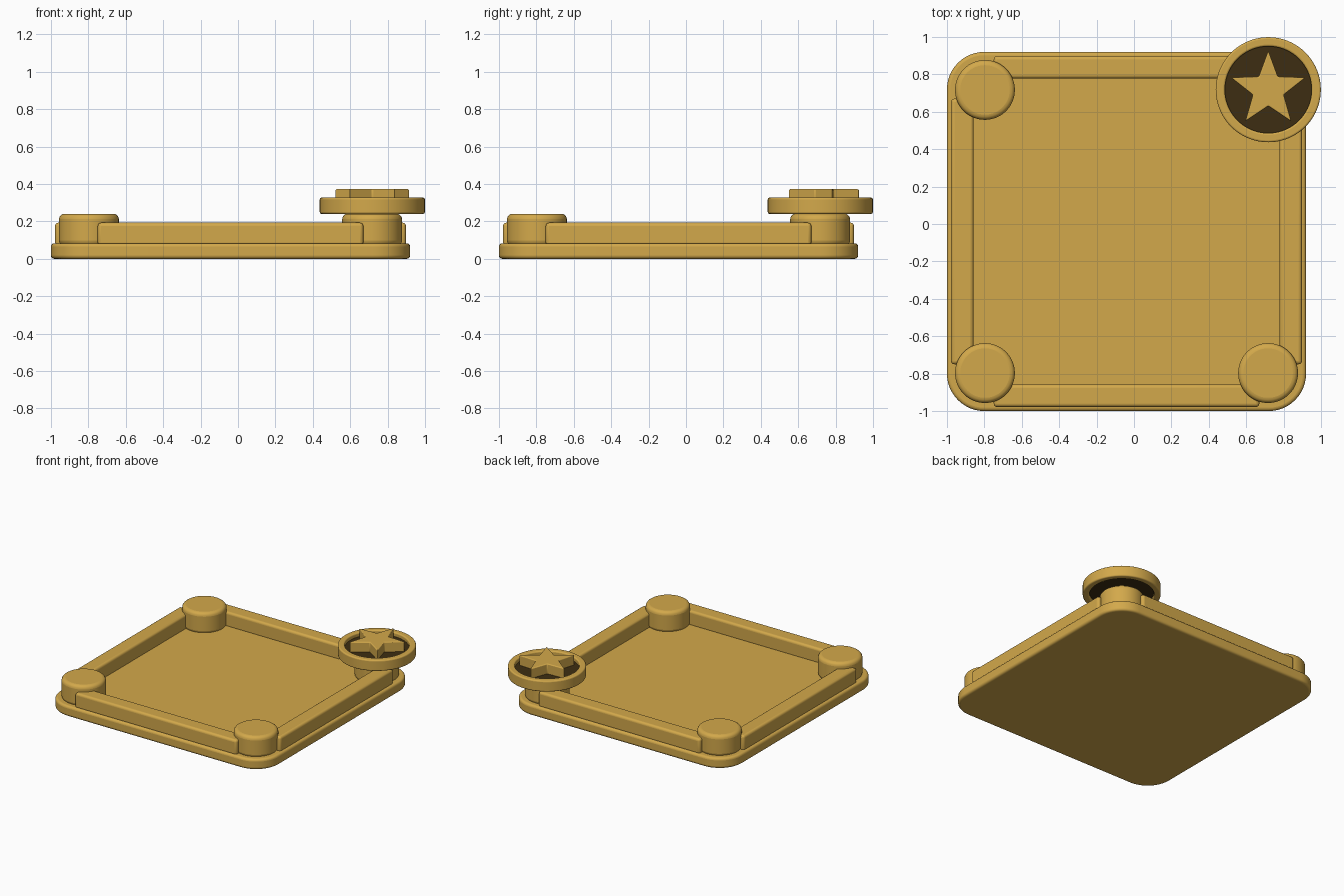
import bpy, bmesh
from math import sin, cos, pi

if "Cube" in bpy.data.objects:
    bpy.data.objects.remove(bpy.data.objects["Cube"])

C = -0.04          # centre of the tray in x and y
POST = 0.757       # post offset from the tray centre


def material(name, rgb):
    m = bpy.data.materials.new(name)
    m.diffuse_color = (*rgb, 1)
    m.use_nodes = True
    m.node_tree.nodes["Principled BSDF"].inputs["Base Color"].default_value = m.diffuse_color
    return m


gold = material("gold", (0.65, 0.395, 0.07))
dark = material("dark_brown", (0.047, 0.027, 0.006))


def finish(bm, name, mat, bevel):
    bmesh.ops.recalc_face_normals(bm, faces=bm.faces)
    me = bpy.data.meshes.new(name)
    bm.to_mesh(me)
    bm.free()
    me.materials.append(mat)
    ob = bpy.data.objects.new(name, me)
    bpy.context.collection.objects.link(ob)
    bpy.context.view_layer.objects.active = ob
    ob.select_set(True)
    bpy.ops.object.shade_smooth_by_angle(angle=0.6)
    ob.select_set(False)
    if bevel:
        b = ob.modifiers.new("rounded_edges", 'BEVEL')
        b.width = bevel
        b.segments = 4
        b.limit_method = 'ANGLE'
        b.angle_limit = 0.6
    return ob


def prism(name, outline, z0, z1, mat=gold, bevel=0.0):
    """Closed solid from a flat outline, extruded upward."""
    bm = bmesh.new()
    face = bm.faces.new([bm.verts.new((x, y, z0)) for x, y in outline])
    new = bmesh.ops.extrude_face_region(bm, geom=[face])["geom"]
    for v in new:
        if isinstance(v, bmesh.types.BMVert):
            v.co.z = z1
    if not any(len(f.verts) == len(outline) and f.calc_center_median().z < z0 + 1e-5
               for f in bm.faces):
        low = [v for v in bm.verts if v.co.z < (z0 + z1) / 2]
        bmesh.ops.contextual_create(bm, geom=low)
    return finish(bm, name, mat, bevel)


def circle(cx, cy, r, n=64):
    return [(cx + r * cos(2 * pi * i / n), cy + r * sin(2 * pi * i / n)) for i in range(n)]


def rect(cx, cy, hx, hy):
    return [(cx - hx, cy - hy), (cx + hx, cy - hy), (cx + hx, cy + hy), (cx - hx, cy + hy)]


def rounded_square(c, h, r, n=12):
    pts = []
    for k, (sx, sy) in enumerate(((1, 1), (-1, 1), (-1, -1), (1, -1))):
        for i in range(n + 1):
            a = (k + i / n) * pi / 2
            pts.append((c + sx * (h - r) + r * cos(a), c + sy * (h - r) + r * sin(a)))
    return pts


# Base plate
prism("base_plate", rounded_square(C, 0.96, 0.2), 0, 0.083, bevel=0.018)

# Side rails
for side, s in (("front", -1), ("back", 1)):
    prism(side + "_rail", rect(C, C + s * 0.878, 0.71, 0.06), 0.07, 0.193, bevel=0.018)
for side, s in (("left", -1), ("right", 1)):
    prism(side + "_rail", rect(C + s * 0.878, C, 0.06, 0.71), 0.07, 0.193, bevel=0.018)

# Corner posts
for sx, nx in ((-1, "left"), (1, "right")):
    for sy, ny in ((-1, "front"), (1, "back")):
        prism(f"{ny}_{nx}_post", circle(C + sx * POST, C + sy * POST, 0.16),
              0.07, 0.24, bevel=0.028)

# Badge ring: rectangular section swept around the back right post
bx = by = 0.718
bm = bmesh.new()
n = 72
section = [(0.232, 0.24), (0.281, 0.24), (0.281, 0.327), (0.232, 0.327)]
loops = [[bm.verts.new((bx + r * cos(2 * pi * i / n), by + r * sin(2 * pi * i / n), z))
          for r, z in section] for i in range(n)]
for i in range(n):
    a, b = loops[i], loops[(i + 1) % n]
    for k in range(4):
        bm.faces.new((a[k], b[k], b[(k + 1) % 4], a[(k + 1) % 4]))
finish(bm, "badge_ring", gold, 0.01)

# Dark badge disc inside the ring
prism("badge_disc", circle(bx, by, 0.236, 72), 0.262, 0.295, mat=dark)

# Raised star
star = []
for i in range(10):
    r = 0.21 if i % 2 == 0 else 0.087
    a = pi / 2 + i * pi / 5
    star.append((bx + r * cos(a), by + r * sin(a)))
prism("badge_star", star, 0.285, 0.374, bevel=0.007)
